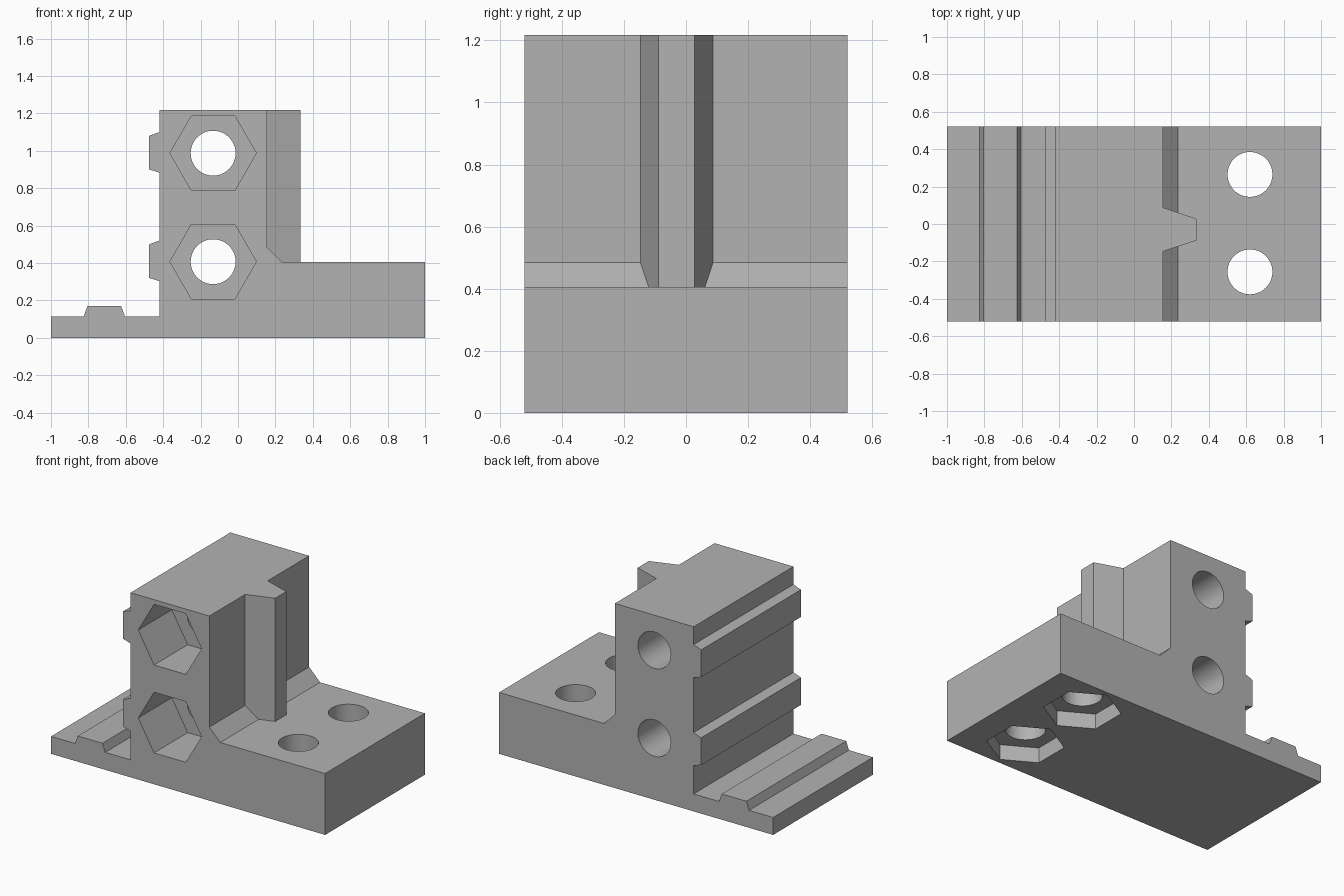
import bpy
import math
from mathutils import Matrix, Vector

cube = bpy.data.objects.get("Cube")
if cube:
    bpy.data.objects.remove(cube, do_unlink=True)

grey = bpy.data.materials.new("plain grey")
grey.use_nodes = True
colour = (0.45, 0.45, 0.45, 1)
grey.diffuse_color = colour
grey.node_tree.nodes["Principled BSDF"].inputs["Base Color"].default_value = colour


def prism(name, points, start, end):
    """Extrude a list of 3D points from the start offset to the end offset."""
    n = len(points)
    verts = [Vector(p) + Vector(start) for p in points]
    verts += [Vector(p) + Vector(end) for p in points]
    faces = [list(range(n)), list(range(2 * n - 1, n - 1, -1))]
    faces += [[i, i + n, (i + 1) % n + n, (i + 1) % n] for i in range(n)]
    mesh = bpy.data.meshes.new(name)
    mesh.from_pydata(verts, [], faces)
    mesh.materials.append(grey)
    obj = bpy.data.objects.new(name, mesh)
    bpy.context.collection.objects.link(obj)
    bpy.context.view_layer.objects.active = obj
    bpy.ops.object.select_all(action="DESELECT")
    obj.select_set(True)
    bpy.ops.object.mode_set(mode="EDIT")
    bpy.ops.mesh.select_all(action="SELECT")
    bpy.ops.mesh.normals_make_consistent(inside=False)
    bpy.ops.object.mode_set(mode="OBJECT")
    return obj


def combine(target, tool, operation):
    """Apply a boolean and discard the tool object."""
    mod = target.modifiers.new("boolean", "BOOLEAN")
    mod.operation, mod.object, mod.solver = operation, tool, "EXACT"
    bpy.context.view_layer.objects.active = target
    bpy.ops.object.modifier_apply(modifier=mod.name)
    bpy.data.objects.remove(tool, do_unlink=True)


def bore(target, sides, radius, turn, centre, depth, along_y):
    """Cut a round or hexagonal hole of the given depth, upward or along y."""
    ring = [(math.cos(turn + math.tau * i / sides) * radius,
             math.sin(turn + math.tau * i / sides) * radius, 0) for i in range(sides)]
    cutter = prism("cutter", ring, (0, 0, -0.1), (0, 0, depth))
    rot = Matrix.Rotation(math.radians(-90), 4, "X") if along_y else Matrix()
    cutter.data.transform(Matrix.Translation(centre) @ rot)
    cutter.hide_render = True
    combine(target, cutter, "DIFFERENCE")


HALF, TOP, BASE, LIP, WALL = 0.52, 1.218, 0.405, 0.115, -0.42

# Bracket body: thick base, upright with two side ridges, thin ridged lip
profile = [(-1, 0), (1, 0), (1, BASE), (0.235, BASE), (0.155, 0.485), (0.155, TOP), (WALL, TOP)]
for z in (0.99, 0.41):
    profile += [(WALL, z + 0.11), (-0.475, z + 0.09), (-0.475, z - 0.09), (WALL, z - 0.107)]
profile += [(WALL, LIP), (-0.605, LIP), (-0.625, 0.17), (-0.805, 0.17), (-0.825, LIP), (-1, LIP)]
bracket = prism("bracket", [(x, 0, z) for x, z in profile], (0, -HALF, 0), (0, HALF, 0))

# Tapered locating rib on the upright, a little off centre
rib = [(0.1, -0.165), (0.333, -0.088), (0.333, 0.028), (0.1, 0.106)]
combine(bracket, prism("rib", [(x, y, 0) for x, y in rib], (0, 0, 0.3), (0, 0, TOP)), "UNION")

# Horizontal bolt holes with deep hexagonal nut pockets in the front
for z in (0.987, 0.407):
    bore(bracket, 6, 0.231, 0, (-0.133, -HALF, z), 0.35, True)
    bore(bracket, 48, 0.12, 0, (-0.133, -HALF, z), 1.2, True)

# Vertical bolt holes with shallow hexagonal nut pockets underneath
for y in (0.265, -0.256):
    bore(bracket, 6, 0.231, math.pi / 2, (0.62, y, 0), 0.1, False)
    bore(bracket, 48, 0.12, 0, (0.62, y, 0), 0.7, False)

bpy.ops.object.select_all(action="DESELECT")
bracket.select_set(True)
bpy.context.view_layer.objects.active = bracket
bpy.ops.object.shade_smooth_by_angle(angle=math.radians(30))
